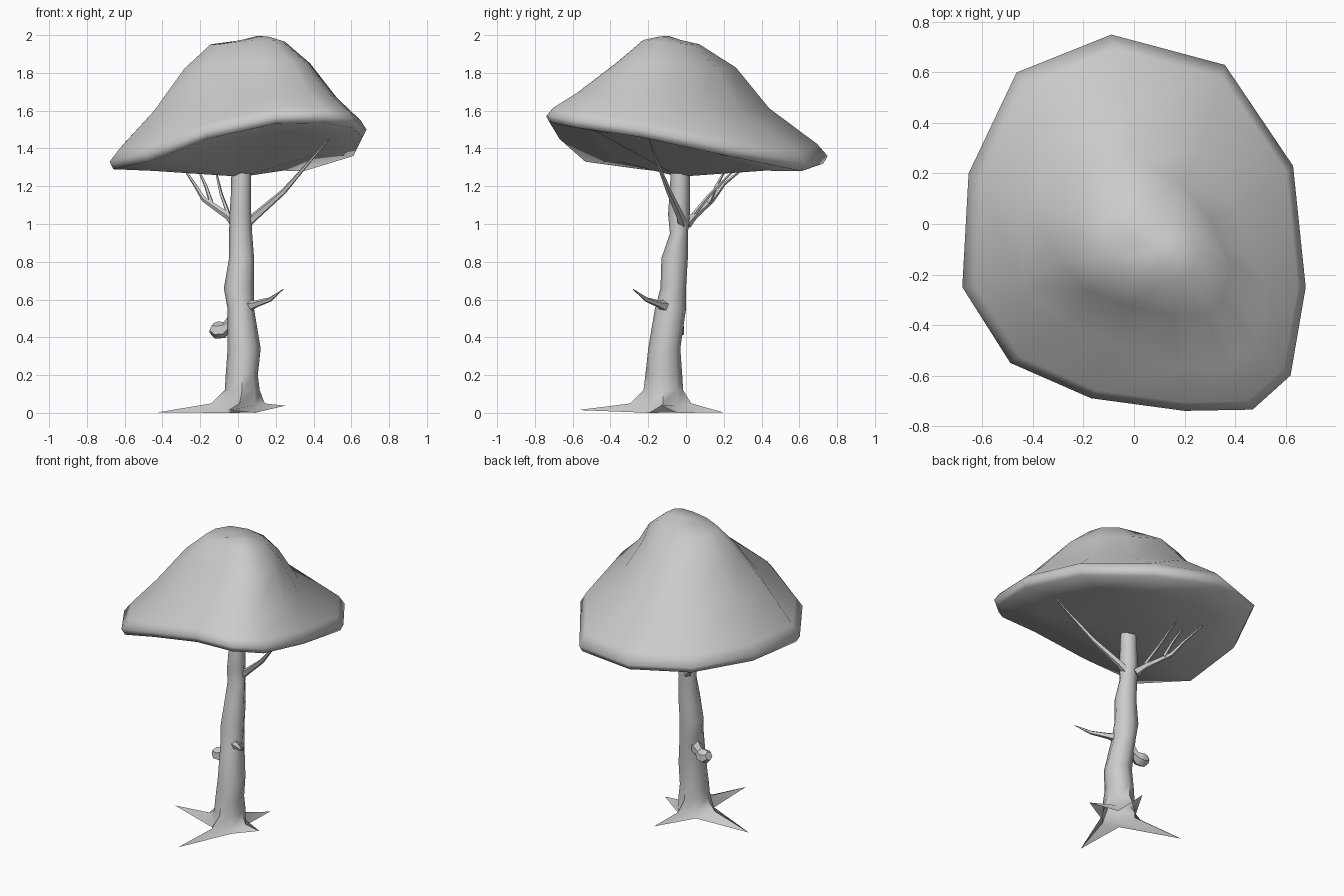
import bpy, bmesh, math
from mathutils import Vector

if "Cube" in bpy.data.objects:
    bpy.data.objects.remove(bpy.data.objects["Cube"])


def loft(name, rings, start=None, end=None, angle=50, open_start=False):
    """Skin equal-length rings; close the ends with a point or a flat face."""
    bm = bmesh.new()
    vs = [[bm.verts.new(p) for p in r] for r in rings]
    n = len(vs[0])
    for a, b in zip(vs, vs[1:]):
        for i in range(n):
            j = (i + 1) % n
            bm.faces.new((a[i], a[j], b[j], b[i]))
    for ring, tip, skip in ((vs[0], start, open_start), (vs[-1], end, False)):
        if skip:
            continue
        if tip is None:
            bm.faces.new(ring)
        else:
            t = bm.verts.new(tip)
            for i in range(n):
                bm.faces.new((ring[i], ring[(i + 1) % n], t))
    bmesh.ops.recalc_face_normals(bm, faces=bm.faces)
    me = bpy.data.meshes.new(name)
    bm.to_mesh(me)
    bm.free()
    ob = bpy.data.objects.new(name, me)
    bpy.context.collection.objects.link(ob)
    bpy.ops.object.select_all(action='DESELECT')
    ob.select_set(True)
    bpy.context.view_layer.objects.active = ob
    bpy.ops.object.shade_smooth_by_angle(angle=math.radians(angle))
    return ob


def limb(name, pts, sides=5):
    """Tapered tube along (x, y, z, radius) points."""
    ps = [Vector(p[:3]) for p in pts]
    rings = []
    for k, p in enumerate(ps):
        d = (ps[min(k + 1, len(ps) - 1)] - ps[max(k - 1, 0)]).normalized()
        u = d.cross(Vector((0, 0, 1))).normalized()
        w = u.cross(d)
        angles = [math.tau * i / sides + math.pi / 2 for i in range(sides)]
        rings.append([p + pts[k][3] * (u * math.cos(a) + w * math.sin(a)) for a in angles])
    return loft(name, rings)


# Canopy: uneven rim, reused at smaller scales up to the crown
rim = [(0.63, 0.23, 1.40), (0.36, 0.63, 1.32), (-0.09, 0.75, 1.36), (-0.465, 0.60, 1.38),
       (-0.655, 0.20, 1.36), (-0.68, -0.25, 1.33), (-0.49, -0.55, 1.37), (-0.17, -0.69, 1.49),
       (0.20, -0.74, 1.57), (0.47, -0.735, 1.575), (0.62, -0.60, 1.55), (0.68, -0.25, 1.50)]


def cap_ring(cx, cy, sx, sy, z, keep, back=1.0, front=1.0):
    """Scaled rim; back and front draw in the back right and front left corners."""
    ring = []
    for i, (x, y, h) in enumerate(rim):
        p = back if i < 2 else front if i in (6, 7) else 1
        ring.append((cx + x * sx * p, cy + y * sy * p, z + keep * (h - 1.44)))
    return ring


lip = [(x * 0.97, y * 0.97, h - 0.04) for x, y, h in rim]
# underside is flatter towards the front right, lower elsewhere
under = []
for x, y, h in lip:
    raised = 0.05 * max(0, min(1, 0.5 + x - y))
    under.append((x * 0.68, y * 0.68, 1.25 + (h - 1.25) * 0.68 + raised))
canopy = [under, lip, rim,
          cap_ring(0.01, -0.01, 0.94, 0.94, 1.495, 0.9),
          cap_ring(0.04, -0.07, 0.71, 0.68, 1.645, 0.4, 0.83, 0.86),
          cap_ring(0.05, -0.05, 0.49, 0.42, 1.84, 0.15, 0.80, 0.94),
          cap_ring(0.05, -0.08, 0.29, 0.20, 1.96, 0.1),
          cap_ring(0.09, -0.08, 0.12, 0.08, 1.98, 0.1)]
loft("canopy", canopy, start=(0.02, -0.04, 1.25), end=(0.10, -0.09, 1.995), angle=74)

# Trunk: x and y limits at each height
trunk = [(0.12, -0.07, 0.115, -0.225, -0.015),
         (0.20, -0.065, 0.105, -0.215, -0.02), (0.34, -0.055, 0.12, -0.20, -0.03),
         (0.55, -0.055, 0.085, -0.165, 0.00), (0.66, -0.075, 0.085, -0.135, 0.00),
         (0.82, -0.047, 0.085, -0.13, 0.01), (0.95, -0.047, 0.075, -0.085, 0.01),
         (1.05, -0.045, 0.07, -0.095, 0.02), (1.15, -0.038, 0.07, -0.088, 0.02),
         (1.28, -0.035, 0.07, -0.08, 0.02)]
rings = []
for z, x0, x1, y0, y1 in trunk:
    rings.append([((x0 + x1) / 2 + (x1 - x0) / 2 * math.cos(math.tau * i / 8),
                   (y0 + y1) / 2 + (y1 - y0) / 2 * math.sin(math.tau * i / 8), z) for i in range(8)])

# Roots: every second trunk side runs out to a tip on the ground (right, back, left, front)
tips = [Vector(t) for t in ((0.25, -0.13, 0.038), (0.10, 0.20, 0.002),
                            (-0.43, -0.06, 0.002), (-0.05, -0.57, 0.015))]
foot = [Vector((x, y, 0.0)) for x, y, z in rings[0]]
flare, ground = [], []
for i, p in enumerate(foot):
    if i % 2:
        flare.append(p + Vector((0, 0, 0.04)))
        ground.append(p)
    else:
        q = p.lerp(tips[i // 2], 0.2)
        q.z = 0.05
        flare.append(q)
        ground.append(tips[i // 2])
loft("trunk_and_roots", [ground, flare] + rings, open_start=True)

# Branches under the canopy
limb("right_branch", [(0.03, -0.02, 0.99, 0.03), (0.09, -0.03, 1.04, 0.022),
                      (0.24, -0.09, 1.17, 0.015), (0.37, -0.15, 1.32, 0.008), (0.49, -0.20, 1.46, 0.003)])
limb("left_branch", [(-0.01, 0.0, 1.00, 0.03), (-0.05, 0.04, 1.04, 0.02),
                     (-0.18, 0.14, 1.13, 0.014), (-0.23, 0.20, 1.21, 0.009), (-0.29, 0.31, 1.30, 0.005)])
limb("left_twig", [(-0.14, 0.12, 1.11, 0.012), (-0.17, 0.16, 1.20, 0.009), (-0.21, 0.21, 1.29, 0.005)])
limb("inner_twig", [(-0.05, 0.04, 1.05, 0.012), (-0.09, 0.13, 1.16, 0.009), (-0.12, 0.26, 1.29, 0.005)])

# Side twig and knot on the trunk
limb("side_twig", [(0.03, -0.09, 0.56, 0.045), (0.09, -0.14, 0.575, 0.02),
                   (0.17, -0.21, 0.60, 0.012), (0.24, -0.28, 0.655, 0.002)])
limb("knot", [(-0.01, -0.07, 0.49, 0.05), (-0.06, -0.06, 0.455, 0.03), (-0.08, -0.055, 0.44, 0.045),
              (-0.115, -0.05, 0.438, 0.046), (-0.14, -0.045, 0.45, 0.028)], sides=6)
